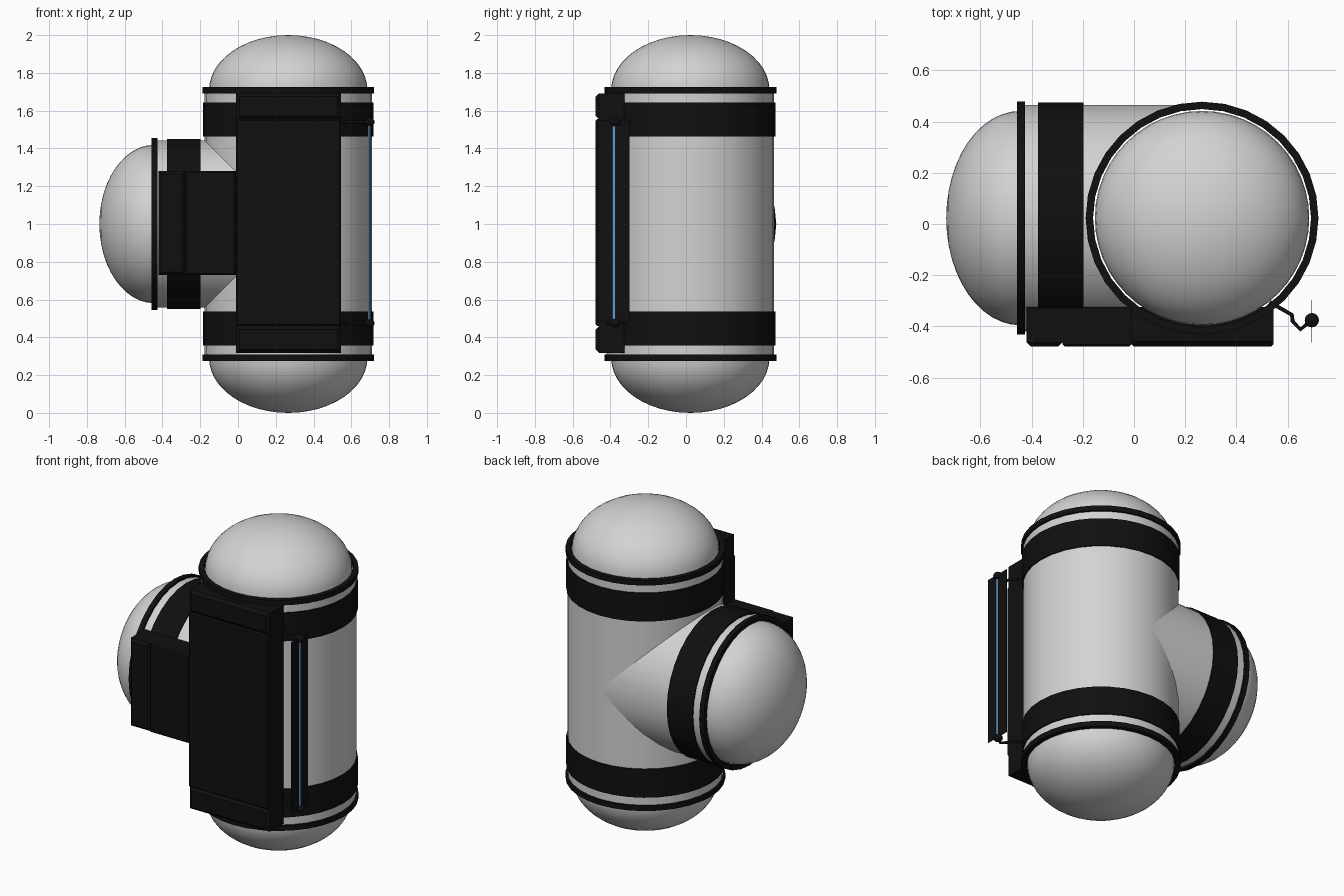
import bpy, bmesh, math
from mathutils import Matrix, Vector

if "Cube" in bpy.data.objects:
    bpy.data.objects.remove(bpy.data.objects["Cube"])

CX, CY, CZ = 0.266, 0.023, 1.0      # where the tube axes meet
R = 0.443                           # tube radius
SEG = 32


def material(name, rgb):
    m = bpy.data.materials.new(name)
    m.diffuse_color = (*rgb, 1)
    m.use_nodes = True
    m.node_tree.nodes["Principled BSDF"].inputs["Base Color"].default_value = m.diffuse_color
    return m


GREY = material("light_grey", (0.65, 0.65, 0.65))
BLACK = material("black", (0.005, 0.005, 0.005))
BLUE = material("light_blue", (0.15, 0.36, 0.65))


def finish(name, bm, mat, matrix=Matrix(), smooth=True):
    bmesh.ops.transform(bm, matrix=matrix, verts=bm.verts)
    bmesh.ops.recalc_face_normals(bm, faces=bm.faces)
    me = bpy.data.meshes.new(name)
    bm.to_mesh(me)
    bm.free()
    me.materials.append(mat)
    if smooth:
        me.shade_smooth()
        me.set_sharp_from_angle(angle=math.radians(35))
    ob = bpy.data.objects.new(name, me)
    bpy.context.collection.objects.link(ob)
    return ob


def lathe(name, profile, mat, matrix, closed=False, seg=SEG, shape=None):
    """Spin (radius, height) points around local z."""
    bm = bmesh.new()
    rings = []
    for r, h in profile:
        if r < 1e-5:
            rings.append([bm.verts.new((0, 0, h))] * seg)
        else:
            rings.append([bm.verts.new((r * math.cos(2 * math.pi * i / seg),
                                        r * math.sin(2 * math.pi * i / seg), h))
                          for i in range(seg)])
    pairs = list(zip(rings, rings[1:])) + ([(rings[-1], rings[0])] if closed else [])
    for a, b in pairs:
        for i in range(seg):
            j = (i + 1) % seg
            bm.faces.new(list(dict.fromkeys((a[i], a[j], b[j], b[i]))))
    if shape:
        shape(rings)
    return finish(name, bm, mat, matrix)


def box(name, x, y, z, mat, bevel=0.0):
    bm = bmesh.new()
    bmesh.ops.create_cube(bm, size=1)
    for v in bm.verts:
        for k, (lo, hi) in enumerate((x, y, z)):
            v.co[k] = hi if v.co[k] > 0 else lo
    if bevel:
        front = [e for e in bm.edges if all(v.co.y < y[0] + 1e-5 for v in e.verts)]
        bmesh.ops.bevel(bm, geom=front, offset=bevel, segments=1, affect='EDGES')
    return finish(name, bm, mat, smooth=False)


def band(r0, r1, h0, h1):
    return [(r0, h0), (r1, h0), (r1, h1), (r0, h1)]


centre = Matrix.Translation((CX, CY, CZ))
ends = {"top": centre,
        "bottom": centre @ Matrix.Rotation(math.pi, 4, 'X'),
        "side": centre @ Matrix.Rotation(-math.pi / 2, 4, 'Y')}

# Upright tube, and side tube trimmed where it meets the upright
lathe("main_tube", [(R, -0.71), (R, 0.71)], GREY, centre)


def miter(rings):
    for v in rings[0]:
        v.co.z = math.sqrt(max(0.0, R * R - v.co.y ** 2)) - 0.002


lathe("side_tube", [(R, 0.0), (R, 0.71)], GREY, ends["side"], shape=miter)

# Dome, end ring and clamp band at each of the three ends
for name, mtx in ends.items():
    dome = [(0.419 * math.cos(a), 0.71 + 0.29 * math.sin(a))
            for a in (i * math.pi / 24 for i in range(13))]
    lathe(name + "_dome", dome, GREY, mtx, seg=48)
    lathe(name + "_end_ring", band(0.426, 0.455, 0.692, 0.724), BLACK, mtx, closed=True)
    lathe(name + "_clamp_band", band(0.438, 0.451, 0.464, 0.642), BLACK, mtx, closed=True)

# T-shaped front casing in segments with bevelled seams
Y = (-0.478, -0.325)
box("casing_body", (-0.01, 0.545), Y, (0.46, 1.555), BLACK, 0.008)
box("casing_top_cap", (-0.01, 0.545), Y, (1.555, 1.692), BLACK, 0.018)
box("casing_bottom_cap", (-0.01, 0.545), Y, (0.318, 0.46), BLACK, 0.018)
box("casing_arm", (-0.28, -0.01), Y, (0.73, 1.28), BLACK, 0.008)
box("casing_arm_cap", (-0.42, -0.28), Y, (0.73, 1.28), BLACK, 0.015)

# Light rod with its thin backing plate
RX, RY = 0.695, -0.381
box("rod_plate", (RX - 0.001, RX + 0.001), (-0.464, -0.298), (0.48, 1.55), BLACK)
lathe("light_rod", [(0, 0.49), (0.008, 0.49), (0.008, 1.535), (0, 1.535)], BLUE,
      Matrix.Translation((RX, RY, 0)), seg=12)

# Bent brackets and end knobs holding the rod
path = [(0.53, -0.305), (0.617, -0.355), (0.62, -0.38), (0.65, -0.412), (RX, RY + 0.005)]
for name, z in (("upper", 1.54), ("lower", 0.475)):
    cu = bpy.data.curves.new(name + "_bracket", 'CURVE')
    cu.dimensions = '3D'
    cu.bevel_depth = 0.008
    cu.bevel_resolution = 1
    cu.use_fill_caps = True
    sp = cu.splines.new('POLY')
    sp.points.add(len(path) - 1)
    for p, (x, y) in zip(sp.points, path):
        p.co = (x, y, z, 1)
    cu.materials.append(BLACK)
    bpy.context.collection.objects.link(bpy.data.objects.new(name + "_bracket", cu))
    bm = bmesh.new()
    bmesh.ops.create_uvsphere(bm, u_segments=16, v_segments=8, radius=0.028)
    finish(name + "_knob", bm, BLACK,
           Matrix.Translation((RX, RY + 0.005, z)) @ Matrix.Diagonal((1, 1, 0.8, 1)))
